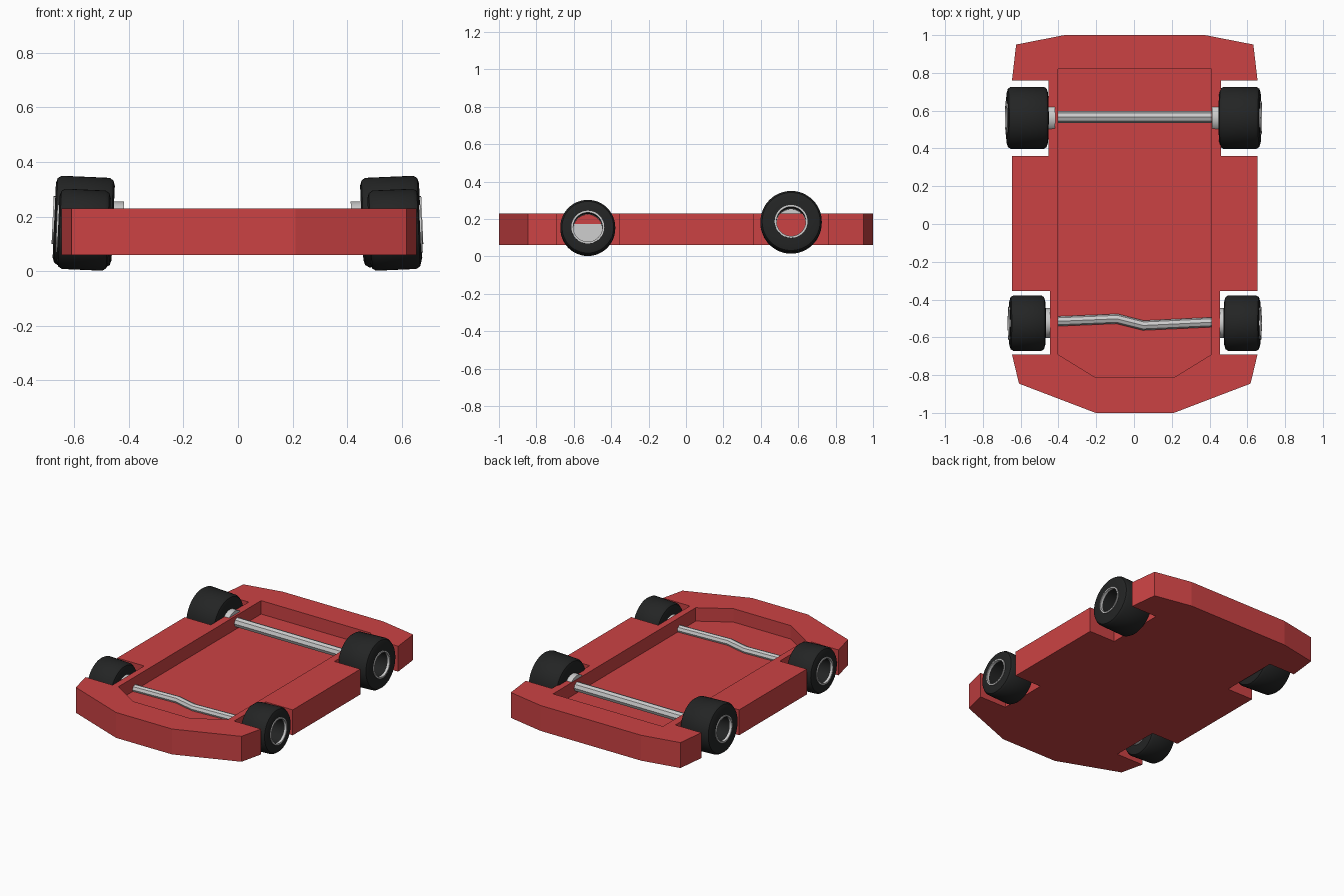
import bpy, bmesh, math
from mathutils import Matrix

cube = bpy.data.objects.get("Cube")
if cube:
    bpy.data.objects.remove(cube, do_unlink=True)

CX = 0.004          # body centre line
CAMBER = 0.044      # wheel lean, radians


def material(name, rgb):
    m = bpy.data.materials.new(name)
    m.use_nodes = True
    m.diffuse_color = (*rgb, 1)
    m.node_tree.nodes["Principled BSDF"].inputs["Base Color"].default_value = (*rgb, 1)
    return m


RED = material("body red", (0.6, 0.055, 0.057))
BLACK = material("tyre black", (0.017, 0.018, 0.018))
GREY = material("metal grey", (0.6, 0.6, 0.6))


def finish(bm, name, mat, smooth=False):
    me = bpy.data.meshes.new(name)
    bm.to_mesh(me)
    bm.free()
    ob = bpy.data.objects.new(name, me)
    bpy.context.collection.objects.link(ob)
    me.materials.append(mat)
    bpy.ops.object.select_all(action="DESELECT")
    ob.select_set(True)
    bpy.context.view_layer.objects.active = ob
    if smooth:
        bpy.ops.object.shade_smooth_by_angle(angle=math.radians(35))
    return ob


def prism(name, half, z0, z1, mat):
    """Extrude a half outline, mirrored across the centre line."""
    outline = [(CX + x, y) for x, y in half] + [(CX - x, y) for x, y in reversed(half)]
    bm = bmesh.new()
    face = bm.faces.new([bm.verts.new((x, y, z0)) for x, y in outline])
    ext = bmesh.ops.extrude_face_region(bm, geom=[face], use_keep_orig=True)
    top = [v for v in ext["geom"] if isinstance(v, bmesh.types.BMVert)]
    bmesh.ops.translate(bm, verts=top, vec=(0, 0, z1 - z0))
    bmesh.ops.recalc_face_normals(bm, faces=bm.faces)
    return finish(bm, name, mat)


def lathe(name, profile, mat, matrix, closed):
    """Spin (x, radius) points around the x axis."""
    bm = bmesh.new()
    vs = [bm.verts.new((x, 0, r)) for x, r in profile]
    for a, b in zip(vs, vs[1:] + (vs[:1] if closed else [])):
        if a is not b:
            bm.edges.new((a, b))
    bmesh.ops.spin(bm, geom=bm.verts[:] + bm.edges[:], cent=(0, 0, 0), axis=(1, 0, 0),
                   angle=math.tau, steps=48)
    bmesh.ops.remove_doubles(bm, verts=bm.verts, dist=1e-5)
    bmesh.ops.recalc_face_normals(bm, faces=bm.faces)
    ob = finish(bm, name, mat, smooth=True)
    ob.matrix_world = matrix
    return ob


def rod(name, points, radius):
    """Eight-sided bar along a path."""
    cu = bpy.data.curves.new(name, "CURVE")
    cu.dimensions = "3D"
    cu.bevel_depth = radius
    cu.bevel_resolution = 2
    cu.use_fill_caps = True
    sp = cu.splines.new("POLY")
    sp.points.add(len(points) - 1)
    for p, co in zip(sp.points, points):
        p.co = (*co, 1)
    sp.use_smooth = False
    cu.materials.append(GREY)
    ob = bpy.data.objects.new(name, cu)
    bpy.context.collection.objects.link(ob)
    bpy.ops.object.select_all(action="DESELECT")
    ob.select_set(True)
    bpy.context.view_layer.objects.active = ob
    bpy.ops.object.convert(target="MESH")


# Chassis slab with four wheel wells
body = prism("chassis", [
    (0.207, -1), (0.613, -0.845), (0.65, -0.69), (0.45, -0.69), (0.45, -0.355),
    (0.65, -0.355), (0.65, 0.36), (0.457, 0.36), (0.457, 0.76), (0.65, 0.76),
    (0.628, 0.95), (0.372, 1)], 0.06, 0.23, RED)

# Sunken floor pan
pocket = prism("pan_cutter", [(0.212, -0.81), (0.407, -0.69), (0.407, 0.82)], 0.14, 0.4, RED)
pocket.hide_render = True
cut = body.modifiers.new("pan", "BOOLEAN")
cut.object = pocket
cut.operation = "DIFFERENCE"
cut.solver = "EXACT"
bpy.context.view_layer.objects.active = body
bpy.ops.object.modifier_apply(modifier="pan")
bpy.data.objects.remove(pocket, do_unlink=True)

# Axles
rod("rear_axle", [(-0.405, 0.566, 0.183), (0.412, 0.566, 0.183)], 0.031)
rod("front_axle", [(-0.405, -0.515, 0.152), (-0.09, -0.502, 0.152),
                   (0.05, -0.537, 0.152), (0.412, -0.52, 0.152)], 0.026)


# Wheels: hollow tyre, thin outer rim lip, metal cup closing the inner end
def wheel(label, side, x, y, z, radius, half, cup):
    mat = Matrix.Translation((x, y, z)) @ Matrix.Rotation(-side * CAMBER, 4, "Y")
    if side < 0:
        mat = mat @ Matrix.Rotation(math.pi, 4, "Z")
    bore, lip = 0.079, 0.088
    r, h = radius, half
    lathe(label + "_tyre", [
        (-h, bore), (-h, r - 0.028), (-h + 0.006, r - 0.009), (-h + 0.02, r),
        (h - 0.02, r), (h - 0.006, r - 0.009), (h, r - 0.028), (h, bore)], BLACK, mat, True)
    lathe(label + "_rim", [
        (h - 0.01, bore - 0.001), (h + 0.006, bore - 0.001),
        (h + 0.006, lip), (h - 0.01, lip)], GREY, mat, True)
    lathe(label + "_hub", [
        (-h + 0.01, bore - 0.002), (-cup, bore - 0.002), (-cup, 0),
        (-cup - 0.002, 0), (-cup - 0.002, bore), (-h + 0.01, bore)], GREY, mat, True)


for side, name in ((-1, "right"), (1, "left")):
    wheel("front_" + name, side, CX + side * 0.569, -0.525, 0.152, 0.147, 0.094, 0.118)
    wheel("rear_" + name, side, -0.002 + side * 0.563, 0.562, 0.182, 0.164, 0.108, 0.143)
